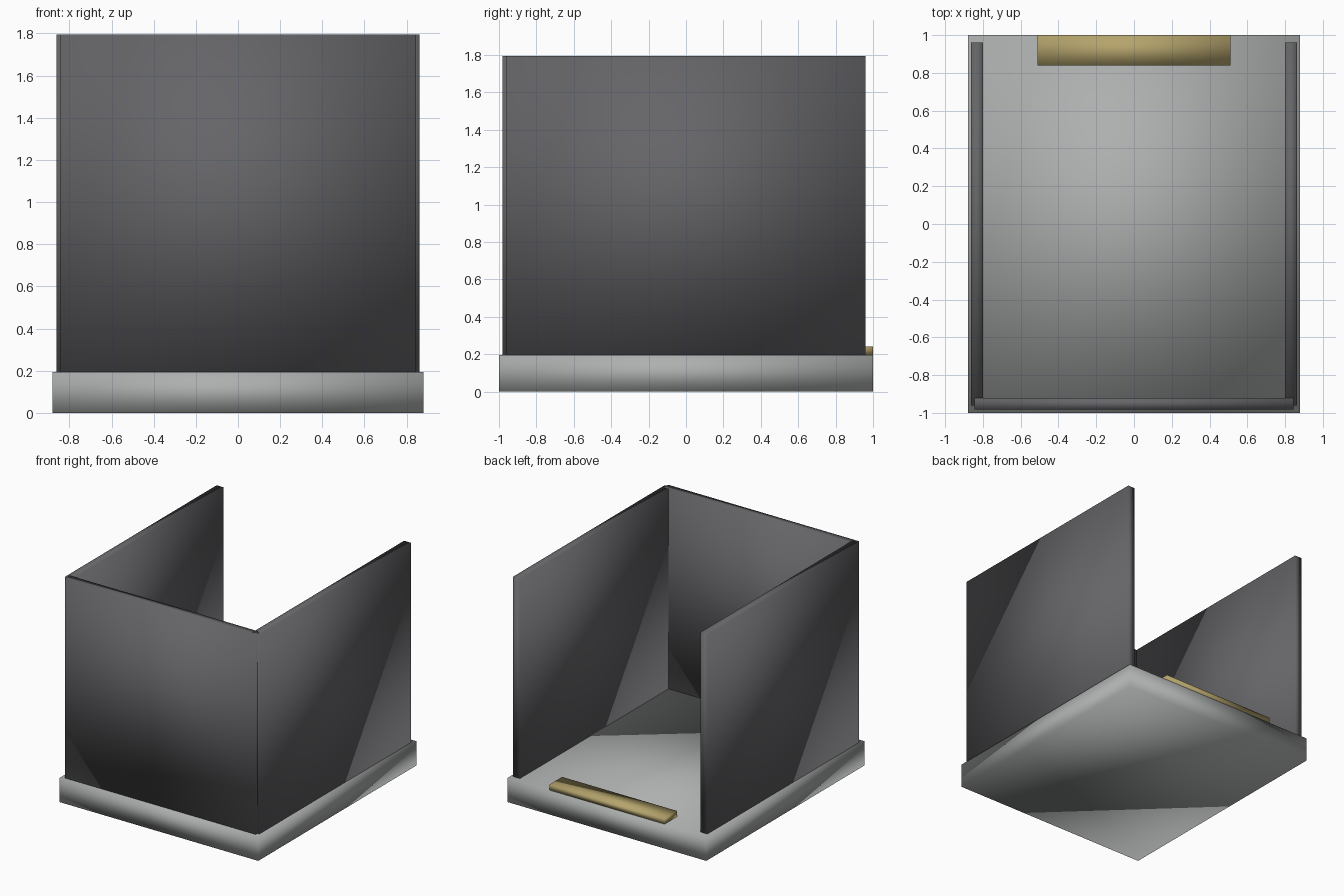
import bpy

if "Cube" in bpy.data.objects:
    bpy.data.objects.remove(bpy.data.objects["Cube"])


def material(name, rgb):
    m = bpy.data.materials.new(name)
    m.diffuse_color = (*rgb, 1.0)
    m.use_nodes = True
    m.node_tree.nodes["Principled BSDF"].inputs["Base Color"].default_value = m.diffuse_color
    return m


def box(name, lo, hi, mat):
    """Smooth-shaded box spanning two opposite corners."""
    bpy.ops.mesh.primitive_cube_add(
        size=1, location=[(a + b) / 2 for a, b in zip(lo, hi)])
    ob = bpy.context.object
    ob.name = name
    ob.scale = [b - a for a, b in zip(lo, hi)]
    bpy.ops.object.transform_apply(location=False, rotation=False, scale=True)
    bpy.ops.object.shade_smooth()
    ob.data.materials.append(mat)
    return ob


stone = material("pale_grey", (0.42, 0.43, 0.43))
dark = material("dark_grey", (0.13, 0.13, 0.14))
brass = material("brass", (0.46, 0.37, 0.15))

FLOOR, TOP = 0.195, 1.795

# Floor slab
box("floor_slab", (-0.88, -1.0, 0), (0.88, 1.0, FLOOR), stone)

# Three walls, open at the back
box("front_wall", (-0.845, -0.982, FLOOR), (0.845, -0.922, TOP), dark)
for name, side in (("left_wall", -1), ("right_wall", 1)):
    x0, x1 = sorted((side * 0.80, side * 0.862))
    box(name, (x0, -0.96, FLOOR), (x1, 0.96, TOP), dark)

# Brass threshold strip on the open edge
box("threshold", (-0.51, 0.84, FLOOR), (0.51, 1.0, 0.24), brass)
